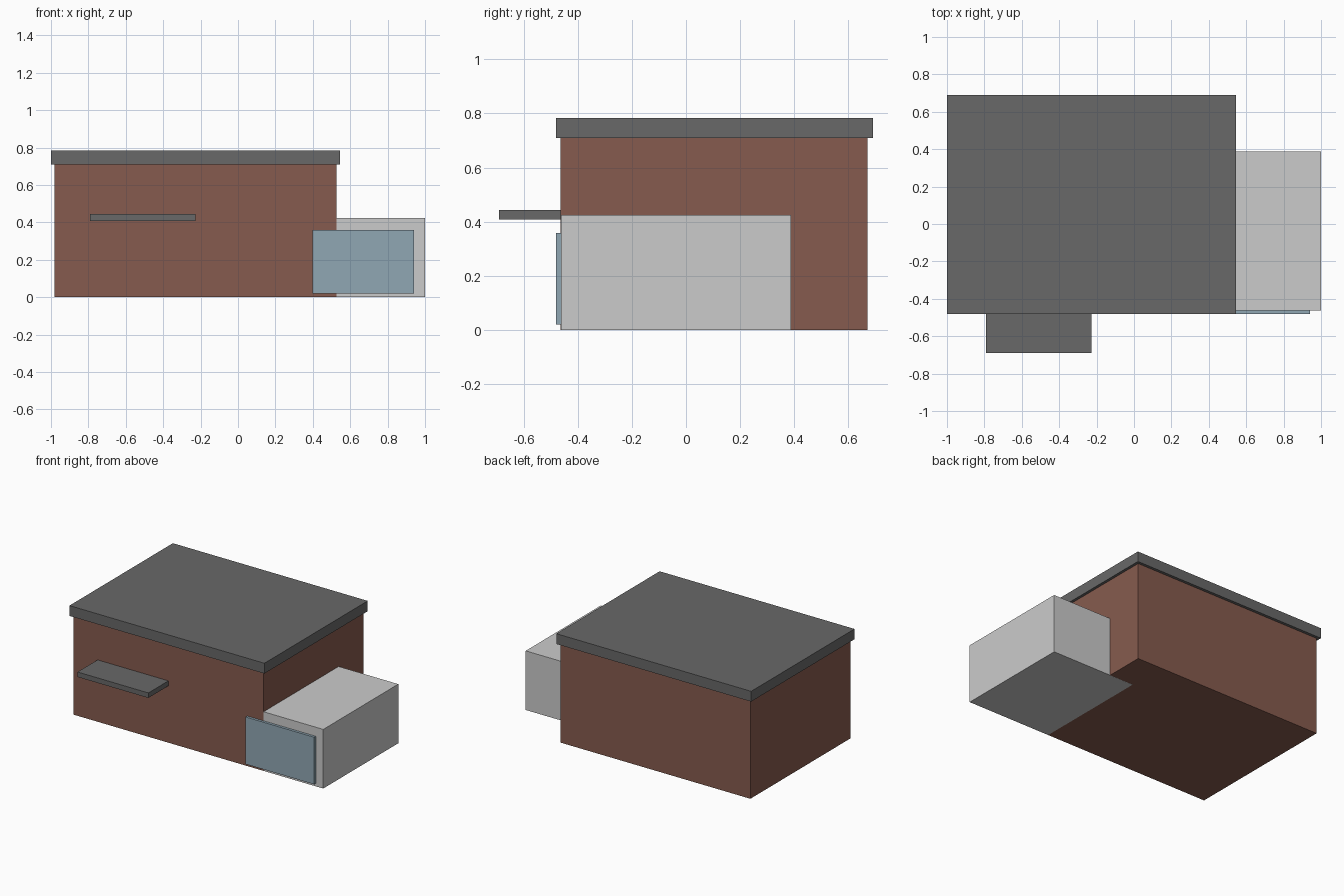
import bpy

if "Cube" in bpy.data.objects:
    bpy.data.objects.remove(bpy.data.objects["Cube"])


def paint(name, color):
    mat = bpy.data.materials.new(name)
    mat.diffuse_color = (*color, 1)
    mat.use_nodes = True
    mat.node_tree.nodes["Principled BSDF"].inputs["Base Color"].default_value = mat.diffuse_color
    return mat


def box(name, x, y, z, mat=None):
    """Box spanning the given (min, max) ranges, with applied scale."""
    spans = (x, y, z)
    bpy.ops.mesh.primitive_cube_add(size=1, location=[(a + b) / 2 for a, b in spans])
    obj = bpy.context.object
    obj.name = name
    obj.scale = [b - a for a, b in spans]
    bpy.ops.object.transform_apply(location=False, rotation=False, scale=True)
    if mat:
        obj.data.materials.append(mat)
    return obj


brick = paint("brick", (0.24, 0.105, 0.077))
slate = paint("slate", (0.14, 0.14, 0.14))
blue = paint("blue_grey", (0.28, 0.386, 0.456))

# Main house block and its overhanging flat roof
box("house_walls", (-0.98, 0.527), (-0.463, 0.67), (0.0005, 0.71), brick)
box("flat_roof", (-1.0, 0.546), (-0.481, 0.69), (0.71, 0.784), slate)

# Canopy over the entrance
box("entrance_canopy", (-0.79, -0.228), (-0.69, -0.463), (0.408, 0.444), slate)

# Garage running into the house, a hair behind the front wall
box("garage", (0.337, 1.0), (-0.4625, 0.388), (0, 0.424))

# Garage door standing proud of the front
box("garage_door", (0.397, 0.941), (-0.481, -0.462), (0.021, 0.359), blue)
